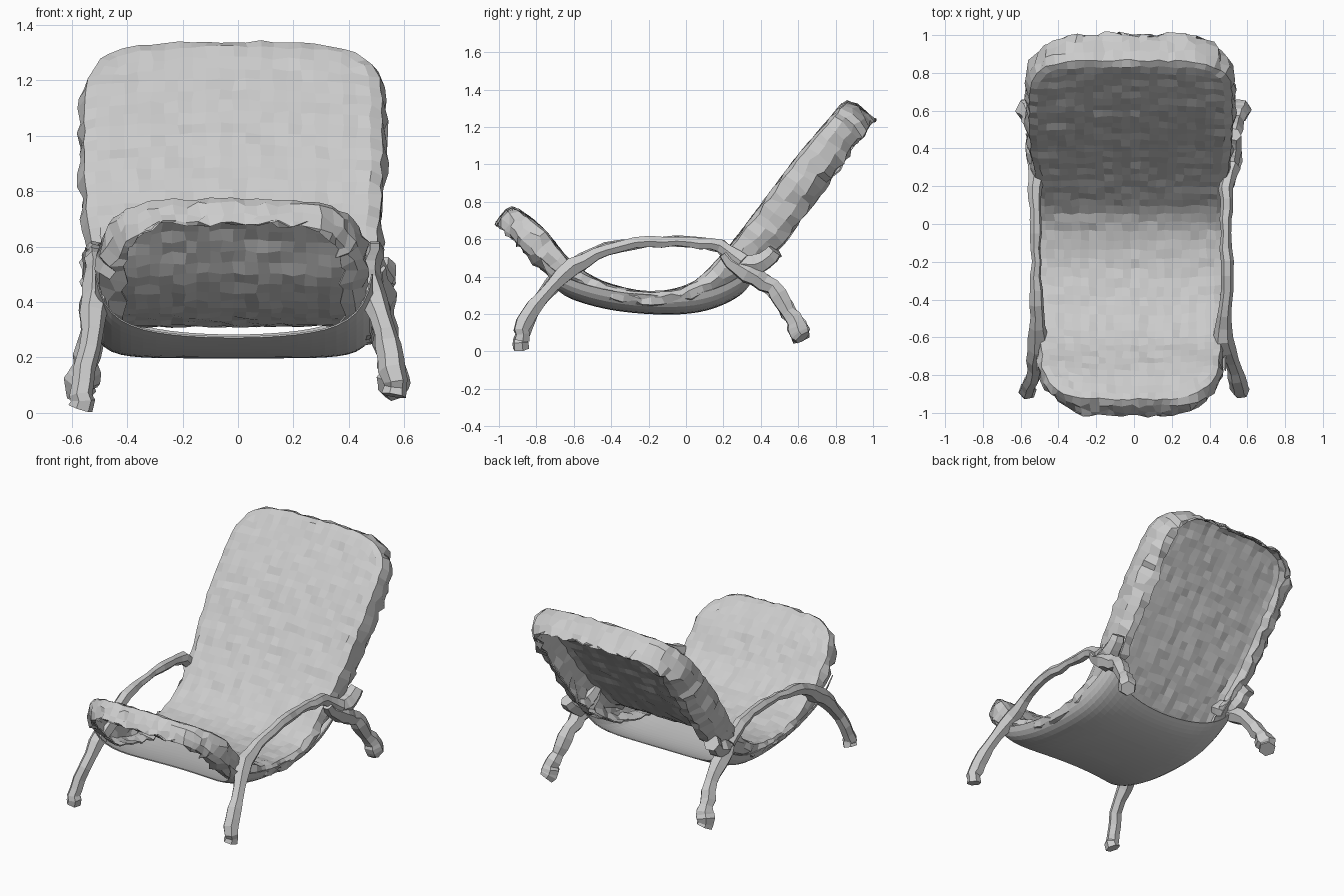
import bpy, bmesh, math, random
from mathutils import Vector

random.seed(4)
if "Cube" in bpy.data.objects:
    bpy.data.objects.remove(bpy.data.objects["Cube"], do_unlink=True)

grey = bpy.data.materials.new("light_grey")
grey.use_nodes = True
grey.diffuse_color = (0.6, 0.6, 0.6, 1)
grey.node_tree.nodes["Principled BSDF"].inputs["Base Color"].default_value = grey.diffuse_color


def spline(points, steps=8):
    """Catmull-Rom curve through points of any dimension."""
    p = [Vector(q) for q in points]
    p = [p[0] * 2 - p[1]] + p + [p[-1] * 2 - p[-2]]
    out = []
    for a, b, c, d in zip(p, p[1:], p[2:], p[3:]):
        for i in range(steps):
            t = i / steps
            out.append((b * 2 + (c - a) * t + (a * 2 - b * 5 + c * 4 - d) * t * t
                        + (b * 3 - a - c * 3 + d) * t ** 3) / 2)
    return out + [p[-2]]


def clamp(value, limit):
    return max(-limit, min(limit, value))


def jitter(amount):
    return Vector([random.uniform(-amount, amount) for _ in range(3)])


def grid(columns, rows):
    """Unit grid running from -1 to 1 both ways."""
    bm = bmesh.new()
    bmesh.ops.create_grid(bm, x_segments=columns, y_segments=rows, size=1)
    size = max(v.co.x for v in bm.verts)
    for v in bm.verts:
        v.co /= size
    return bm


def finish(name, bm, thickness):
    bmesh.ops.recalc_face_normals(bm, faces=bm.faces)
    mesh = bpy.data.meshes.new(name)
    bm.to_mesh(mesh)
    bm.free()
    mesh.materials.append(grey)
    obj = bpy.data.objects.new(name, mesh)
    bpy.context.collection.objects.link(obj)
    solid = obj.modifiers.new("thickness", "SOLIDIFY")
    solid.thickness = thickness
    solid.offset = 0


# Side profile of the lounger: y, z, rim depth, half width
profile = spline([
    (-0.89, 0.75, 0.13, 0.475), (-0.77, 0.655, 0.15, 0.48), (-0.62, 0.48, 0.13, 0.485),
    (-0.45, 0.37, 0.09, 0.49), (-0.2, 0.315, 0.07, 0.495), (0.03, 0.36, 0.09, 0.50),
    (0.2, 0.52, 0.17, 0.51), (0.36, 0.72, 0.21, 0.54), (0.6, 1.04, 0.205, 0.55),
    (0.83, 1.31, 0.18, 0.54)])
lengths = [(b.xy - a.xy).length for a, b in zip(profile, profile[1:])]
total = sum(lengths)


def along(distance):
    """Profile sample and unit tangent, running straight on past both ends."""
    i = 0
    while i < len(lengths) - 1 and distance > lengths[i]:
        distance -= lengths[i]
        i += 1
    a, b = profile[i], profile[i + 1]
    tangent = (b.xy - a.xy).normalized()
    sample = a.lerp(b, clamp(distance / lengths[i], 1))
    sample.xy = a.xy + tangent * distance
    return sample, tangent


# Padded seat: rounded rectangle, rolled rim all round, bent along the profile
half = 0.45


def core_point(x, y):
    """Nearest point on the rectangle inside the corner arcs, rounder in front."""
    radius = 0.17 if y < 0 else 0.13
    return Vector((clamp(x, half - radius), clamp(y, total / 2 - radius), 0))


bm = grid(20, 46)
for v in bm.verts:
    x, y = v.co.x * half, v.co.y * total / 2
    base = core_point(x, y)
    delta = Vector((x, y, 0)) - base
    if delta.length > 0:
        delta *= max(abs(delta.x), abs(delta.y)) / delta.length
    v.co = base + delta

edges = [e for e in bm.edges if e.is_boundary]
for outward, down in [(0.035, 0.06), (0.015, 0.3), (-0.01, 0.35), (-0.04, 0.27), (-0.045, 0.02)]:
    new = bmesh.ops.extrude_edge_only(bm, edges=edges)["geom"]
    edges = [g for g in new if isinstance(g, bmesh.types.BMEdge)]
    for v in [g for g in new if isinstance(g, bmesh.types.BMVert)]:
        away = (v.co.xy.to_3d() - core_point(v.co.x, v.co.y)).normalized()
        # The lip turns inward along the sides only
        turn = outward if outward > 0 else outward * abs(away.x)
        v.co += away * turn + Vector((0, 0, down))

for v in bm.verts:
    # Both ends bow out slightly in the middle
    bowed = v.co.y * (1.008 - 0.03 * (v.co.x / half) ** 2)
    sample, tangent = along(bowed + total / 2)
    drop = v.co.z * sample.z
    rough = 0.014 if v.co.z > 0.1 else 0.006
    v.co = Vector((v.co.x / 0.5 * sample.w - 0.017,
                   sample.x + tangent.y * drop,
                   sample.y - tangent.x * drop)) + jitter(rough)
finish("seat_and_backrest", bm, 0.008)

# Smooth belly under the seat: scooped ends, sides curling up round the rim
belly = spline([(-0.8, 0.42), (-0.65, 0.3), (-0.4, 0.225), (-0.1, 0.2),
                (0.12, 0.225), (0.3, 0.31), (0.43, 0.44)])
bm = grid(24, 24)
for v in bm.verts:
    side = abs(v.co.x)
    reach = 0.57 + 0.38 * side ** 2
    place = (v.co.y * reach + 1) / 2 * (len(belly) - 1)
    i = min(int(place), len(belly) - 2)
    point = belly[i].lerp(belly[i + 1], place - i)
    v.co = Vector((math.sin(v.co.x * math.pi / 2 * 0.9) * 0.505 - 0.015,
                   point.x, point.y + 0.1 * side ** 5))
finish("belly_shell", bm, 0.006)


def bent_bar(name, points):
    """Lumpy bar through x, y, z, radius points."""
    curve = bpy.data.curves.new(name, "CURVE")
    curve.dimensions = "3D"
    curve.bevel_depth = 1
    curve.bevel_resolution = 1
    curve.use_fill_caps = True
    path = spline(points, 3)
    strand = curve.splines.new("POLY")
    strand.points.add(len(path) - 1)
    strand.use_smooth = False
    for target, p in zip(strand.points, path):
        target.co = (*(p.xyz + jitter(0.006)), 1)
        target.radius = p.w * random.uniform(0.85, 1.15)
    curve.materials.append(grey)
    bpy.context.collection.objects.link(bpy.data.objects.new(name, curve))


# Legs and armrests: one arch per side, splaying out at the feet
for label, s, lift, arm in (("left", 1, 0.05, 0.49), ("right", -1, 0, 0.52)):
    bent_bar(label + "_front_leg_and_armrest", [
        (s * 0.565, -0.88, 0.015 + lift, 0.045), (s * 0.56, -0.87, 0.1 + lift, 0.045),
        (s * 0.53, -0.77, 0.29, 0.042), (s * (arm - 0.015), -0.6, 0.45, 0.048),
        (s * arm, -0.42, 0.545, 0.034), (s * arm, -0.2, 0.585, 0.03),
        (s * arm, 0.02, 0.585, 0.03), (s * arm, 0.18, 0.56, 0.036),
        (s * 0.51, 0.3, 0.47, 0.05)])
    bent_bar(label + "_rear_leg", [
        (s * 0.5, 0.2, 0.52, 0.035), (s * 0.51, 0.33, 0.42, 0.055),
        (s * 0.52, 0.46, 0.34, 0.05), (s * 0.545, 0.55, 0.21, 0.045),
        (s * 0.56, 0.6, 0.13, 0.06), (s * 0.57, 0.62, 0.07, 0.055)])
    # Bracket joining the arch to the side of the backrest
    bent_bar(label + "_bracket", [
        (s * 0.5, 0.28, 0.47, 0.05), (s * 0.51, 0.39, 0.47, 0.055),
        (s * 0.525, 0.48, 0.54, 0.045)])
